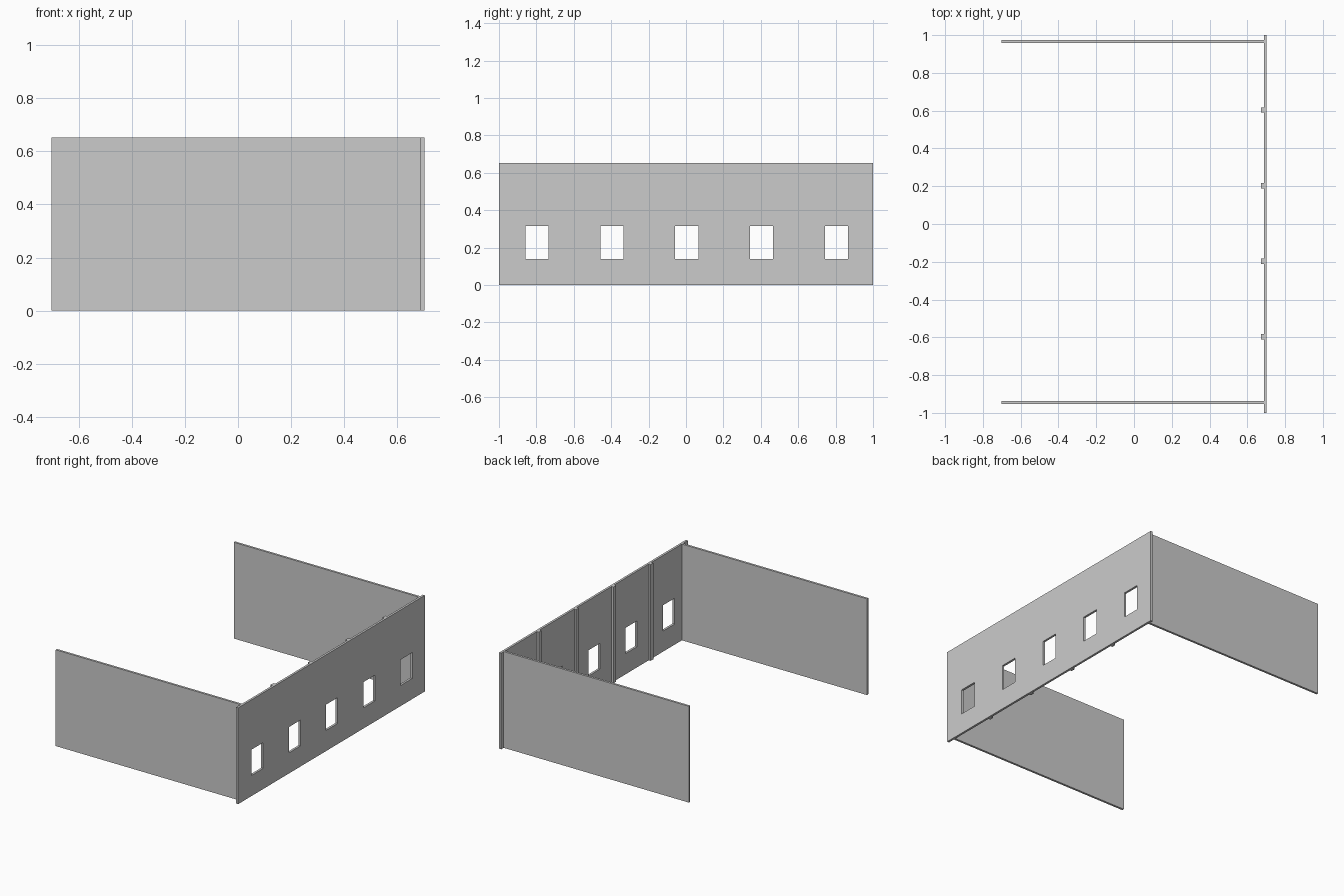
import bpy, bmesh

if "Cube" in bpy.data.objects:
    bpy.data.objects.remove(bpy.data.objects["Cube"])

HEIGHT = 0.653
X_OUT, X_IN = 0.702, 0.687      # outer and inner face of the window wall


def finish(name, bm):
    bmesh.ops.recalc_face_normals(bm, faces=bm.faces[:])
    mesh = bpy.data.meshes.new(name)
    bm.to_mesh(mesh)
    bm.free()
    obj = bpy.data.objects.new(name, mesh)
    bpy.context.collection.objects.link(obj)
    return obj


def box(name, x0, x1, y0, y1, z0=0.0, z1=HEIGHT):
    bm = bmesh.new()
    bmesh.ops.create_cube(bm, size=1)
    for v in bm.verts:
        v.co.x = x1 if v.co.x > 0 else x0
        v.co.y = y1 if v.co.y > 0 else y0
        v.co.z = z1 if v.co.z > 0 else z0
    return finish(name, bm)


def window_wall(name, ys, zs):
    # Grid of panels; every second column is left open in the middle row
    bm = bmesh.new()
    grid = [[bm.verts.new((X_IN, y, z)) for z in zs] for y in ys]
    for i in range(len(ys) - 1):
        for j in range(len(zs) - 1):
            if i % 2 == 1 and j == 1:
                continue
            bm.faces.new((grid[i][j], grid[i + 1][j],
                          grid[i + 1][j + 1], grid[i][j + 1]))
    # Give the wall its thickness
    ext = bmesh.ops.extrude_face_region(bm, geom=bm.faces[:], use_keep_orig=True)
    for v in ext["geom"]:
        if isinstance(v, bmesh.types.BMVert):
            v.co.x = X_OUT
    return finish(name, bm)


# Long wall with five window openings
ys = [-1.0]
for k in range(-2, 3):
    centre = 0.004 + 0.4 * k
    ys += [centre - 0.062, centre + 0.062]
ys.append(1.0)
window_wall("window_wall", ys, [0.0, 0.14, 0.315, HEIGHT])

# Plain end walls
box("front_wall", -0.702, X_IN, -0.952, -0.937)
box("back_wall", -0.702, X_IN, 0.958, 0.973)

# Slim pilasters on the inner face, between the windows
for i in range(4):
    y = 0.003 + 0.4 * (i - 1.5)
    box(f"pilaster_{i + 1}", X_IN - 0.014, X_IN, y - 0.014, y + 0.014)
